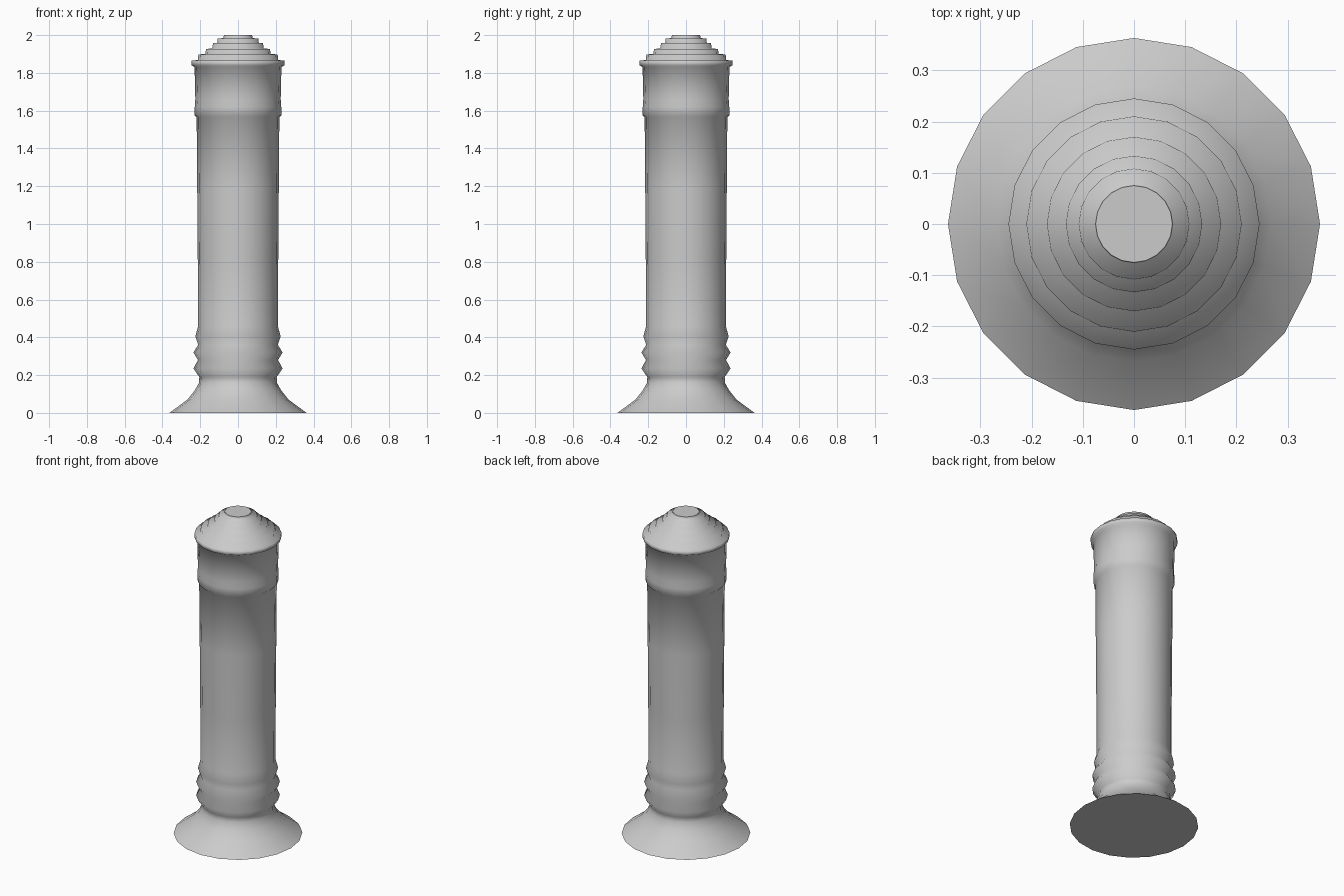
import bpy, bmesh, math

if "Cube" in bpy.data.objects:
    bpy.data.objects.remove(bpy.data.objects["Cube"])

SIDES = 20


def lathe(name, profile, cap_bottom=False, cap_top=False):
    """Revolve (radius, height) points around z."""
    bm = bmesh.new()
    rings = [[bm.verts.new((r * math.cos(2 * math.pi * i / SIDES),
                            r * math.sin(2 * math.pi * i / SIDES), z))
              for i in range(SIDES)] for r, z in profile]
    for a, b in zip(rings, rings[1:]):
        for i in range(SIDES):
            j = (i + 1) % SIDES
            bm.faces.new((a[i], a[j], b[j], b[i])).smooth = True
    # flat end discs with crisp rims
    for wanted, ring in ((cap_bottom, rings[0][::-1]), (cap_top, rings[-1])):
        if wanted:
            disc = bm.faces.new(ring)
            for e in disc.edges:
                e.smooth = False
    mesh = bpy.data.meshes.new(name)
    bm.to_mesh(mesh)
    bm.free()
    obj = bpy.data.objects.new(name, mesh)
    bpy.context.collection.objects.link(obj)
    return obj


# flared foot, ripple rings, shaft, collar, rim and stepped dome
foot = [(0.363, 0.0), (0.268, 0.07), (0.228, 0.12), (0.206, 0.16), (0.205, 0.19)]
ripples = [(0.236, 0.235), (0.212, 0.28), (0.236, 0.32),
           (0.211, 0.36), (0.226, 0.405), (0.211, 0.46)]
shaft = [(0.213, 0.8), (0.216, 1.2), (0.219, 1.565)]
collar = [(0.229, 1.575), (0.229, 1.62), (0.226, 1.66), (0.230, 1.83)]
rim = [(0.245, 1.84), (0.245, 1.865)]
dome = []
z = 1.868
for r, top in ((0.21, 1.898), (0.17, 1.927), (0.133, 1.957), (0.108, 1.982), (0.075, 2.0)):
    dome += [(r + 0.002, z), (r, top)]
    z = top + 0.002
dome[-2] = (0.077, 1.984)

lathe("bollard", foot + ripples + shaft + collar + rim + dome, True, True)
